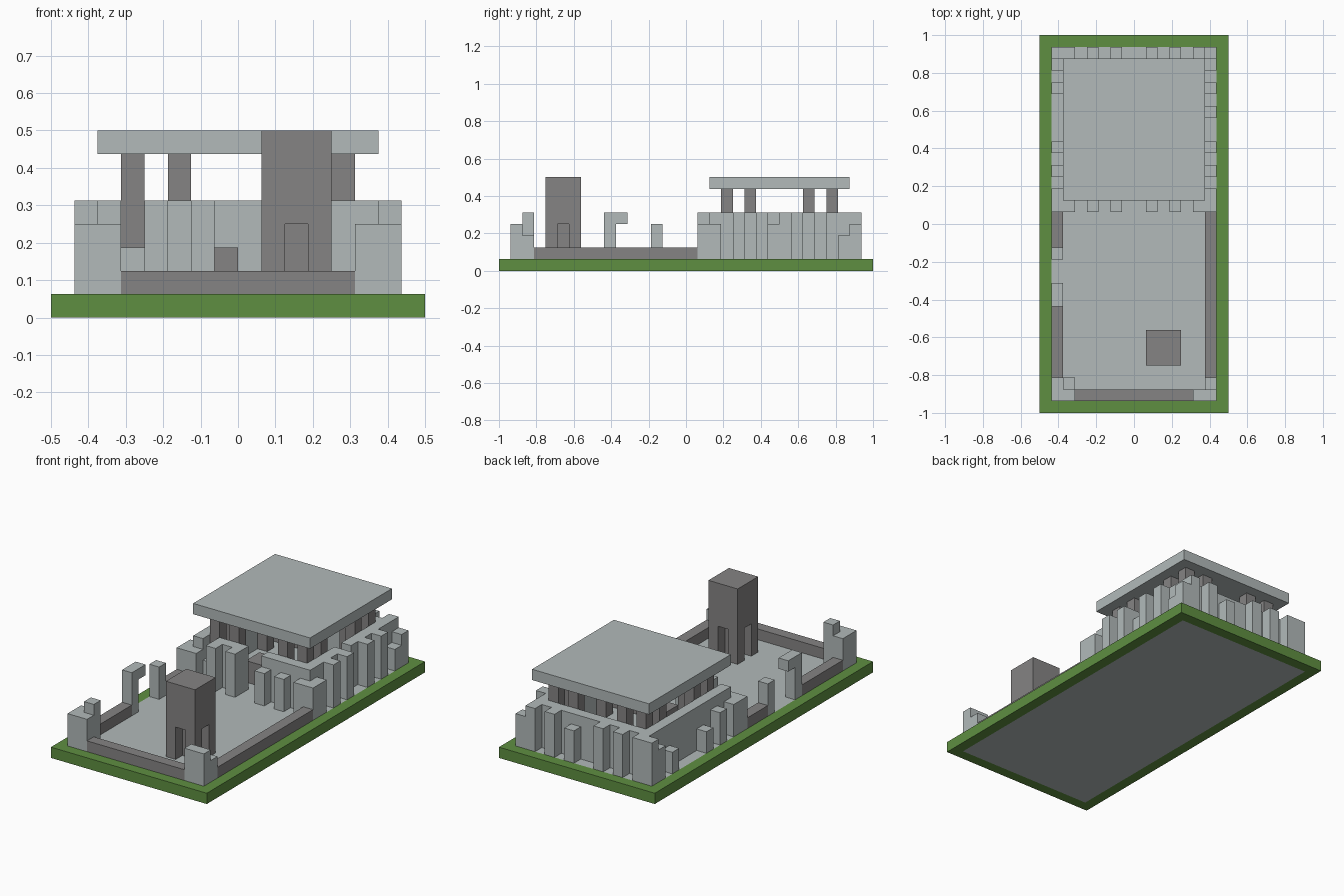
import bpy, bmesh
from mathutils import Vector

cube = bpy.data.objects.get("Cube")
if cube:
    bpy.data.objects.remove(cube)

U = 1 / 16  # one block


def material(name, color):
    m = bpy.data.materials.new(name)
    m.use_nodes = True
    m.diffuse_color = (*color, 1)
    m.node_tree.nodes["Principled BSDF"].inputs["Base Color"].default_value = (*color, 1)
    return m


LIGHT = material("light_stone", (0.445, 0.49, 0.49))
DARK = material("dark_stone", (0.235, 0.23, 0.23))
GRASS = material("grass", (0.114, 0.275, 0.053))


def blocks(name, mat, boxes):
    """One object from boxes given in block units: x0, x1, y0, y1, z0, z1."""
    bm = bmesh.new()
    for x0, x1, y0, y1, z0, z1 in boxes:
        verts = bmesh.ops.create_cube(bm, size=1)["verts"]
        size = Vector((x1 - x0, y1 - y0, z1 - z0))
        mid = Vector((x0 + x1, y0 + y1, z0 + z1)) / 2
        for v in verts:
            v.co = (v.co * size + mid) * U
    mesh = bpy.data.meshes.new(name)
    bm.to_mesh(mesh)
    bm.free()
    mesh.materials.append(mat)
    ob = bpy.data.objects.new(name, mesh)
    bpy.context.collection.objects.link(ob)
    return ob


def post(x, y, top, bottom=1):
    return (x, x + 1, y, y + 1, bottom, top)


# Ground: grass border around a stone floor
blocks("grass_border", GRASS, [
    (-8, 8, -16, -15, 0, 1), (-8, 8, 15, 16, 0, 1),
    (-8, -7, -15, 15, 0, 1), (7, 8, -15, 15, 0, 1)])
blocks("stone_floor", LIGHT, [(-7, 7, -15, 15, 0, 1)])

# Low yard wall with a gap on the right side
blocks("yard_wall", DARK, [
    (-5, 5, -15, -14, 1, 2), (6, 7, -13, 1, 1, 2),
    (-7, -6, -13, -7, 1, 2), (-7, -6, -2, 1, 1, 2)])

# Broken yard corners and gateway
blocks("yard_corner_right", LIGHT, [
    (-7, -5, -15, -14, 1, 4), post(-7, -14, 4), post(-6, -14, 5)])
blocks("yard_corner_left", LIGHT, [(5, 7, -15, -14, 1, 4), post(6, -14, 3)])
blocks("broken_gateway", LIGHT, [
    post(-7, -7, 5), post(-7, -6, 5, bottom=4), post(-7, -3, 4)])

# Tower with a niche in the middle of every side
blocks("tower", DARK,
       [post(x, y, 4) for x in (1, 3) for y in (-12, -10)]
       + [post(2, -11, 4), (1, 4, -12, -9, 4, 8)])

# Hall walls, worn away in places, with a front entrance
blocks("hall_walls", LIGHT, [
    (-6, 6, 13, 14, 1, 5), (-6, -5, 3, 13, 1, 5),
    (5, 6, 3, 7, 1, 5), (5, 6, 7, 8, 1, 4), (5, 6, 8, 13, 1, 5),
    post(-6, 2, 5), post(-5, 2, 3), (-4, -1, 2, 3, 1, 5), (1, 6, 2, 3, 1, 5)])

# Buttresses: position along the wall, height
front = [(-4, 5), (-2, 5), (1, 4), (3, 4)]
back = [(-4, 5), (-2, 5), (1, 4), (3, 5)]
left = [(4, 5), (6, 5), (9, 5), (11, 5)]
right = [(4, 4), (6, 3), (11, 3)]
blocks("front_buttresses", LIGHT, [post(x, 1, h) for x, h in front])
blocks("back_buttresses", LIGHT, [post(x, 14, h) for x, h in back])
blocks("left_buttresses", LIGHT, [post(6, y, h) for y, h in left])
blocks("right_buttresses", LIGHT, [post(-7, y, h) for y, h in right])

# Hall corners
blocks("front_corners", LIGHT, [
    (5, 7, 1, 2, 1, 4), post(6, 2, 4), (-7, -5, 1, 2, 1, 4), post(-7, 2, 4)])
blocks("back_corners", LIGHT, [
    post(5, 14, 5), post(6, 14, 4), post(6, 13, 3),
    (-7, -5, 14, 15, 1, 5), post(-7, 13, 4)])

# Ring of pillars carrying the flat roof
xs, ys = (-5, -3, 2, 4), (3, 5, 10, 12)
blocks("roof_pillars", DARK, [
    post(x, y, 7) for x in xs for y in ys
    if x in (xs[0], xs[-1]) or y in (ys[0], ys[-1])])
blocks("roof", LIGHT, [(-6, 6, 2, 14, 7, 8)])

# Altar inside the hall
blocks("altar", DARK, [(-2, 0, 4, 6, 1, 3)])
